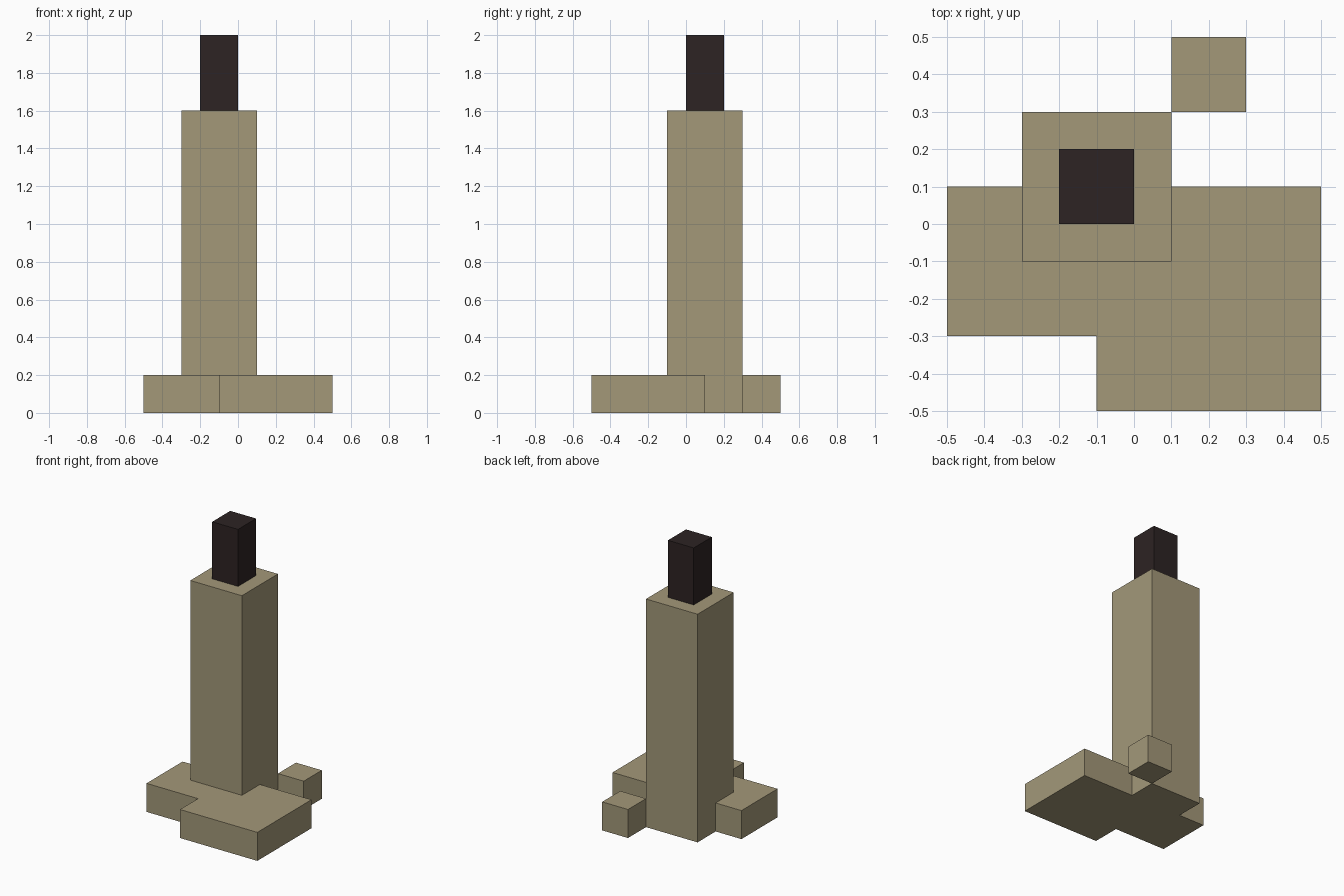
import bpy
import bmesh

if "Cube" in bpy.data.objects:
    bpy.data.objects.remove(bpy.data.objects["Cube"])


def material(name, rgb):
    mat = bpy.data.materials.new(name)
    mat.diffuse_color = (*rgb, 1.0)
    mat.use_nodes = True
    mat.node_tree.nodes["Principled BSDF"].inputs["Base Color"].default_value = mat.diffuse_color
    return mat


def prism(name, outline, z0, z1, mat):
    """Extrude a counter-clockwise floor outline from z0 up to z1."""
    bm = bmesh.new()
    face = bm.faces.new([bm.verts.new((x, y, z0)) for x, y in outline])
    new = bmesh.ops.extrude_face_region(bm, geom=[face], use_keep_orig=True)["geom"]
    top = [v for v in new if isinstance(v, bmesh.types.BMVert)]
    bmesh.ops.translate(bm, verts=top, vec=(0, 0, z1 - z0))
    bmesh.ops.recalc_face_normals(bm, faces=bm.faces)
    mesh = bpy.data.meshes.new(name)
    bm.to_mesh(mesh)
    bm.free()
    mesh.materials.append(mat)
    obj = bpy.data.objects.new(name, mesh)
    bpy.context.collection.objects.link(obj)
    return obj


def square(x, y, size):
    """Square outline from its lower-left corner."""
    return [(x, y), (x + size, y), (x + size, y + size), (x, y + size)]


wax = material("tan wax", (0.366, 0.314, 0.191))
char = material("charred black", (0.026, 0.0168, 0.0168))

# Melted pool: stepped slab, including the candle's footprint at the back
pool = [(-0.5, -0.3), (-0.1, -0.3), (-0.1, -0.5), (0.5, -0.5), (0.5, 0.1),
        (0.1, 0.1), (0.1, 0.3), (-0.3, 0.3), (-0.3, 0.1), (-0.5, 0.1)]
prism("wax_pool", pool, 0.0, 0.2, wax)

# Loose drip touching the candle's back corner
prism("wax_drip", square(0.1, 0.3, 0.2), 0.0, 0.2, wax)

# Candle column and wick
prism("candle_column", square(-0.3, -0.1, 0.4), 0.2, 1.6, wax)
prism("wick", square(-0.2, 0.0, 0.2), 1.6, 2.0, char)
